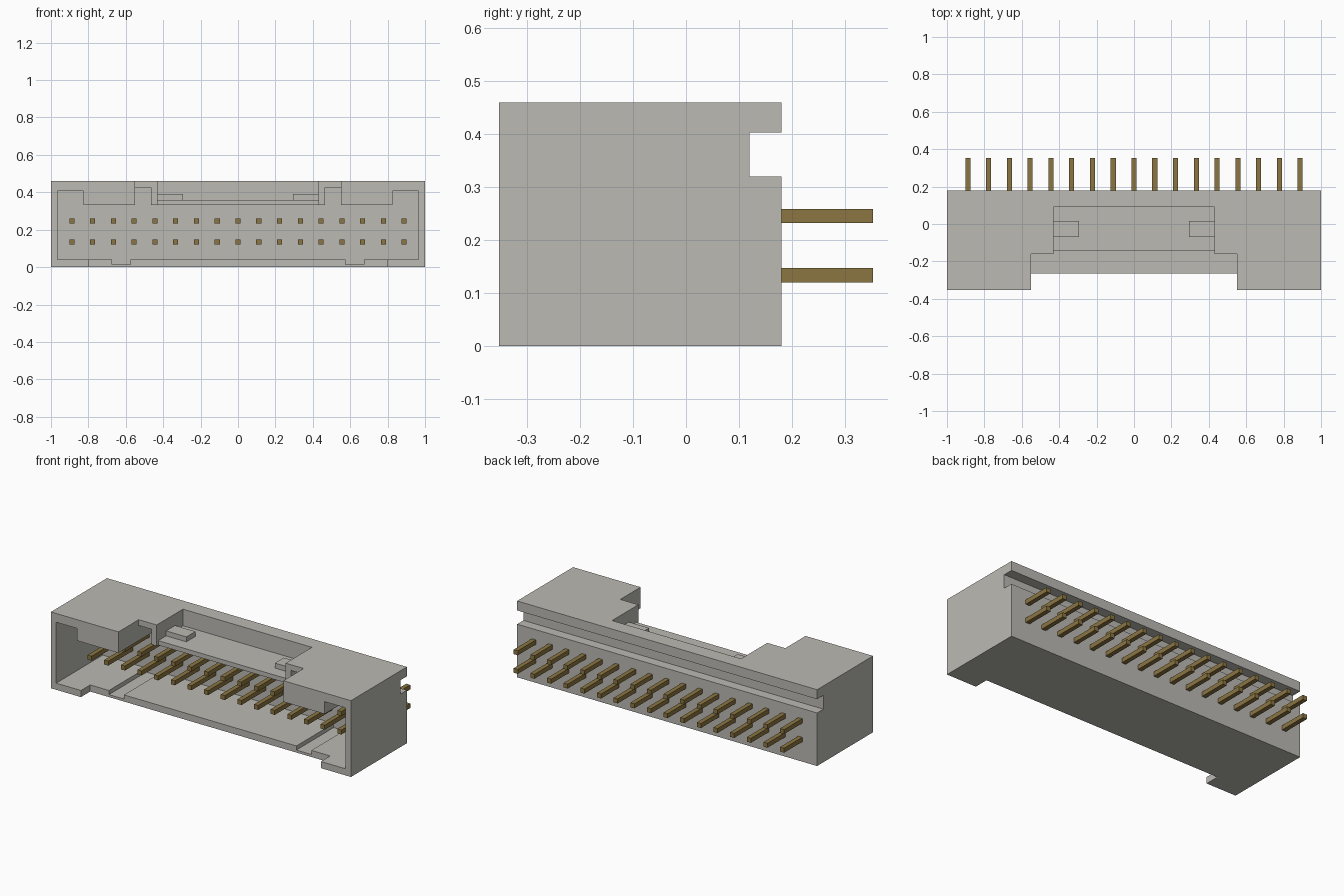
import bpy
import bmesh

if "Cube" in bpy.data.objects:
    bpy.data.objects.remove(bpy.data.objects["Cube"], do_unlink=True)


def material(name, rgb):
    m = bpy.data.materials.new(name)
    m.use_nodes = True
    m.diffuse_color = (*rgb, 1)
    m.node_tree.nodes["Principled BSDF"].inputs["Base Color"].default_value = (*rgb, 1)
    return m


GREY = material("warm grey plastic", (0.50, 0.49, 0.45))
BRASS = material("brass", (0.26, 0.18, 0.055))


def prism(name, profile, y0, y1, mat):
    """Extrude an (x, z) outline from y0 to y1."""
    bm = bmesh.new()
    face = bm.faces.new([bm.verts.new((x, y0, z)) for x, z in profile])
    new = bmesh.ops.extrude_face_region(bm, geom=[face])["geom"]
    bmesh.ops.translate(bm, vec=(0, y1 - y0, 0),
                        verts=[v for v in new if isinstance(v, bmesh.types.BMVert)])
    bmesh.ops.recalc_face_normals(bm, faces=bm.faces[:])
    mesh = bpy.data.meshes.new(name)
    bm.to_mesh(mesh)
    bm.free()
    mesh.materials.append(mat)
    obj = bpy.data.objects.new(name, mesh)
    bpy.context.collection.objects.link(obj)
    return obj


def box(name, x0, x1, y0, y1, z0, z1, mat=GREY):
    return prism(name, [(x0, z0), (x1, z0), (x1, z1), (x0, z1)], y0, y1, mat)


def cut(target, cutter):
    """Subtract the cutter from the target, then discard it."""
    cutter.hide_render = True
    mod = target.modifiers.new("cut", 'BOOLEAN')
    mod.operation = 'DIFFERENCE'
    mod.solver = 'EXACT'
    mod.object = cutter
    bpy.context.view_layer.objects.active = target
    bpy.ops.object.modifier_apply(modifier=mod.name)
    bpy.data.objects.remove(cutter, do_unlink=True)


# Outer housing block
housing = box("housing", -1, 1, -0.353, 0.18, 0, 0.46)

# Mating cavity: keyed floor grooves, raised corner pockets and latch slots
half = [(0.575, 0.04), (0.575, 0.015), (0.675, 0.015), (0.675, 0.04),
        (0.965, 0.04), (0.965, 0.407), (0.825, 0.407), (0.825, 0.333),
        (0.55, 0.333), (0.55, 0.425), (0.465, 0.425), (0.465, 0.333)]
outline = half + [(-x, z) for x, z in reversed(half)]
cut(housing, prism("cavity_cutter", outline, -0.5, 0.09, GREY))

# Openings: wide top notch, latch window and its floor, bottom notch, rear channel
for x, y0, y1, z0, z1 in [(0.55, -0.5, -0.16, 0.25, 0.6),
                          (0.43, -0.25, -0.145, 0.25, 0.6),
                          (0.43, -0.25, 0.09, 0.36, 0.6),
                          (0.80, -0.5, -0.265, -0.1, 0.1),
                          (1.2, 0.12, 0.3, 0.32, 0.403)]:
    cut(housing, box("opening_cutter", -x, x, y0, y1, z0, z1))

# Latch bumps on the window floor
for side, x0, x1 in (("left", 0.295, 0.43), ("right", -0.43, -0.295)):
    box("latch_bump_" + side, x0, x1, -0.07, 0.015, 0.36, 0.39)

# Two rows of seventeen square pins
W = 0.0135
for row, z in (("lower", 0.1335), ("upper", 0.2455)):
    for i in range(17):
        x = (i - 8) * 0.111
        box(f"pin_{row}_{i + 1}", x - W, x + W, -0.145, 0.353, z - W, z + W, BRASS)
